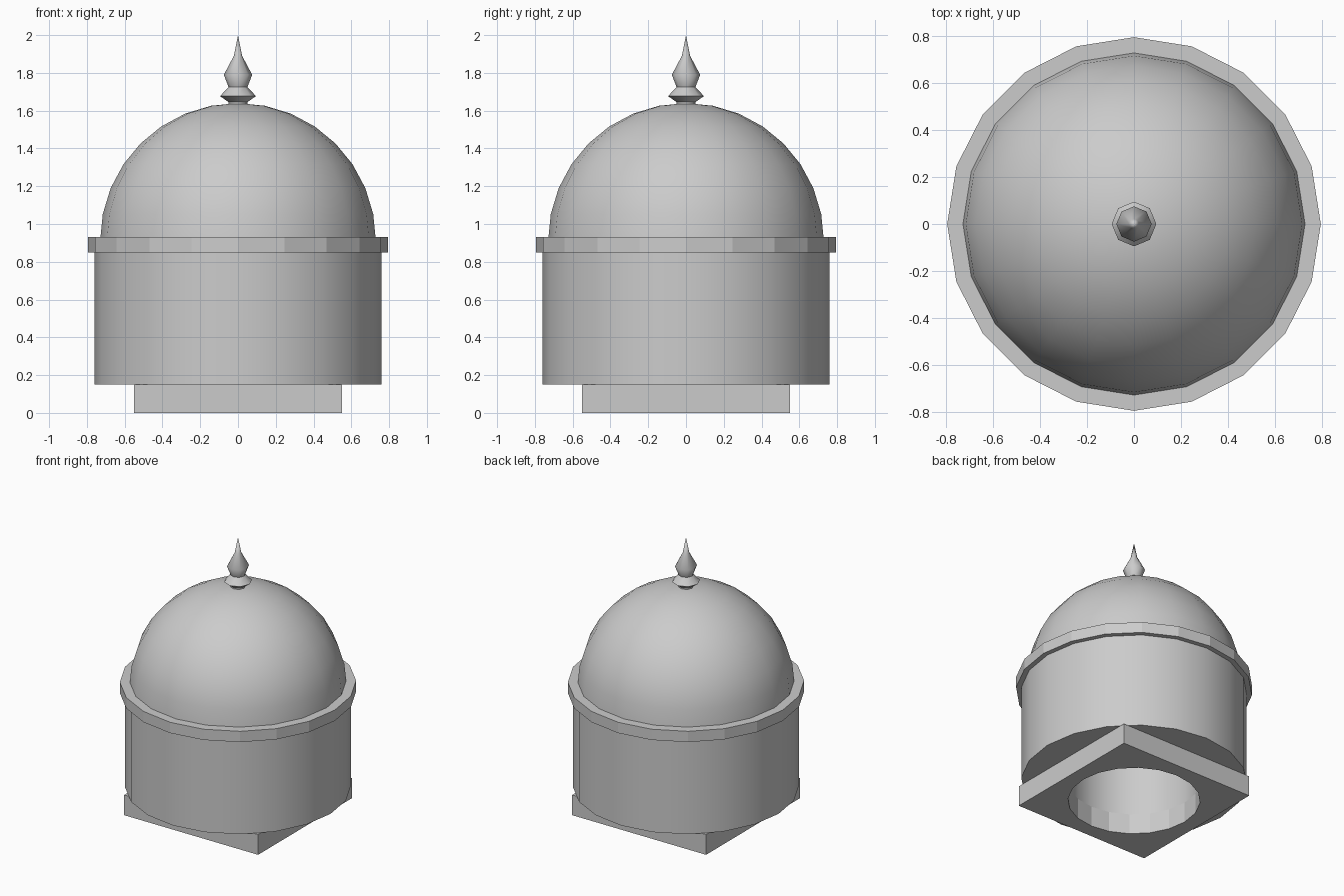
import bpy, bmesh
from math import sin, cos, pi, radians

cube = bpy.data.objects.get("Cube")
if cube:
    bpy.data.objects.remove(cube, do_unlink=True)

SIDES = 20
HOLE_R = 0.445
BASE_TOP, DRUM_TOP, RIM_TOP = 0.15, 0.85, 0.93

stone = bpy.data.materials.new("grey stone")
stone.use_nodes = True
stone.diffuse_color = (0.6, 0.6, 0.6, 1)
stone.node_tree.nodes["Principled BSDF"].inputs["Base Color"].default_value = (0.6, 0.6, 0.6, 1)


def finish(name, bm, smooth_angle=None):
    """Turn a bmesh into an object, smoothing edges below the given angle."""
    bmesh.ops.recalc_face_normals(bm, faces=bm.faces)
    mesh = bpy.data.meshes.new(name)
    bm.to_mesh(mesh)
    bm.free()
    mesh.materials.append(stone)
    if smooth_angle:
        for p in mesh.polygons:
            p.use_smooth = True
        mesh.set_sharp_from_angle(angle=radians(smooth_angle))
    obj = bpy.data.objects.new(name, mesh)
    bpy.context.collection.objects.link(obj)
    return obj


def lathe(name, profile, sides=SIDES, smooth_angle=None, closed=False):
    """Revolve (radius, height) points about z; closed joins last to first."""
    bm = bmesh.new()
    rings = []
    for r, z in profile:
        if r == 0:
            rings.append([bm.verts.new((0, 0, z))] * sides)
        else:
            angles = [2 * pi * i / sides for i in range(sides)]
            rings.append([bm.verts.new((r * cos(a), r * sin(a), z)) for a in angles])
    pairs = list(zip(rings, rings[1:]))
    if closed:
        pairs.append((rings[-1], rings[0]))
    for low, high in pairs:
        for i in range(sides):
            j = (i + 1) % sides
            corners = dict.fromkeys((low[i], low[j], high[j], high[i]))
            bm.faces.new(list(corners))
    return finish(name, bm, smooth_angle)


# Square base slab with a round opening
bm = bmesh.new()
bmesh.ops.create_cube(bm, size=1)
for v in bm.verts:
    v.co = (v.co.x * 1.1, v.co.y * 1.1, (v.co.z + 0.5) * BASE_TOP)
base = finish("base_slab", bm)
cutter = lathe("opening_cutter", [(0, -0.1), (HOLE_R, -0.1), (HOLE_R, 0.3), (0, 0.3)])
cutter.hide_render = True
cutter.hide_viewport = True
cut = base.modifiers.new("opening", "BOOLEAN")
cut.operation = "DIFFERENCE"
cut.solver = "EXACT"
cut.object = cutter

# Hollow drum
lathe("drum", [(HOLE_R, BASE_TOP), (0.76, BASE_TOP), (0.76, DRUM_TOP), (HOLE_R, DRUM_TOP)],
      smooth_angle=30, closed=True)

# Projecting rim, flat sided, which also closes the drum
lathe("rim", [(0, DRUM_TOP), (0.795, DRUM_TOP), (0.795, RIM_TOP), (0, RIM_TOP)])

# Hemispherical dome
dome_r, dome_z, steps = 0.73, 0.91, 8
arc = [(dome_r * cos(pi / 2 * i / steps), dome_z + dome_r * sin(pi / 2 * i / steps))
       for i in range(steps)]
lathe("dome", [(0, dome_z)] + arc + [(0, dome_z + dome_r)], smooth_angle=30)

# Turned finial with a pointed tip
lathe("finial", [(0, 1.62), (0.05, 1.62), (0.05, 1.645), (0.095, 1.677), (0.05, 1.725),
                 (0.075, 1.79), (0.022, 1.89), (0, 2.0)], sides=8, smooth_angle=50)
